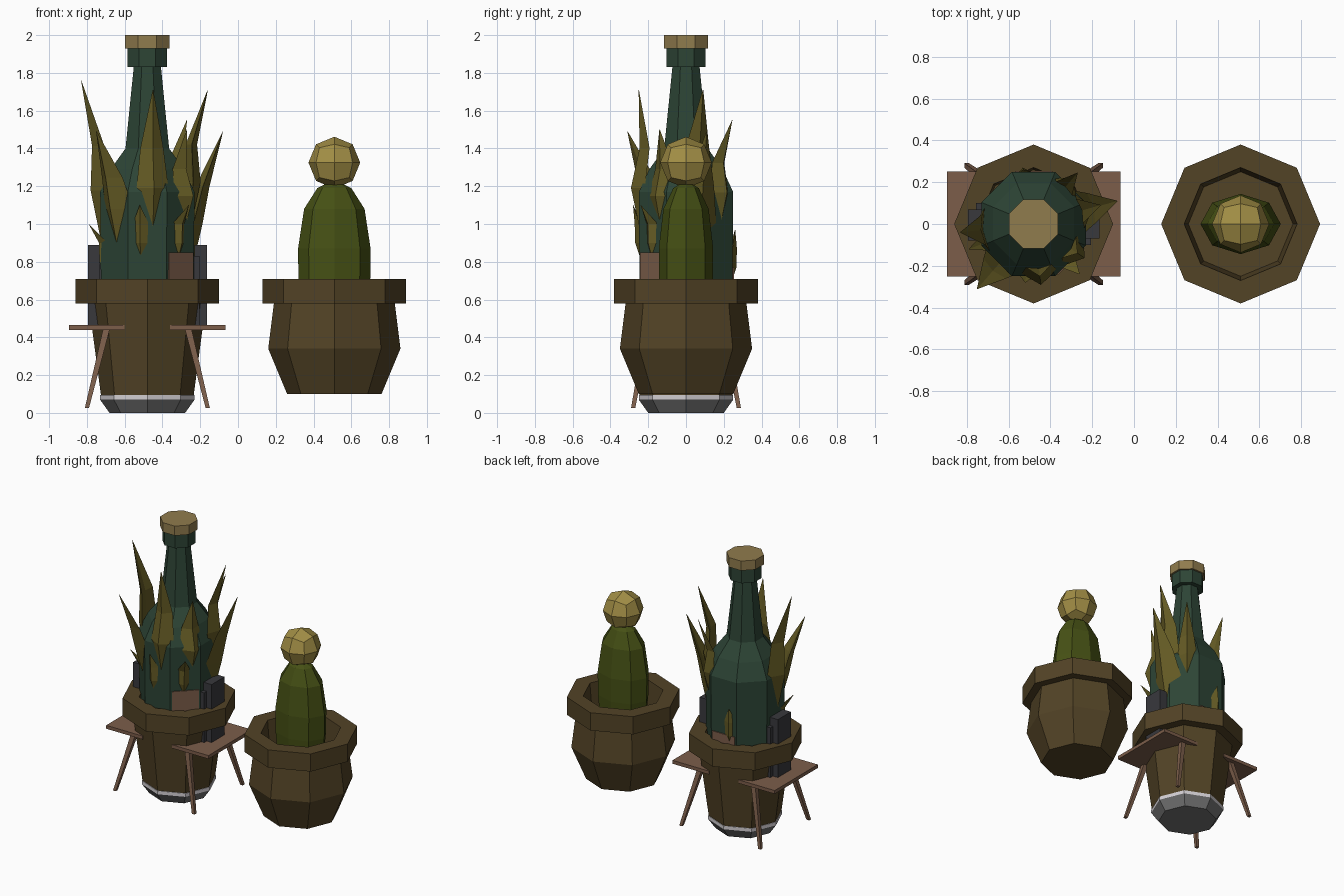
import bpy, bmesh, math
from mathutils import Vector, Matrix

cube = bpy.data.objects.get("Cube")
if cube:
    bpy.data.objects.remove(cube, do_unlink=True)


def material(name, r, g, b):
    m = bpy.data.materials.new(name)
    m.use_nodes = True
    m.diffuse_color = (r, g, b, 1)
    bsdf = next(n for n in m.node_tree.nodes if n.type == 'BSDF_PRINCIPLED')
    bsdf.inputs["Base Color"].default_value = (r, g, b, 1)
    bsdf.inputs["Roughness"].default_value = 0.9
    return m


CLAY = material("brown clay", .085, .056, .019)
GLASS = material("bottle green", .026, .058, .036)
CORK = material("tan cap", .28, .2, .075)
LEAF = material("olive leaf", .13, .105, .018)
CACTUS = material("cactus green", .06, .08, .007)
BLOOM = material("yellow bloom", .36, .27, .06)
WOOD = material("reddish wood", .2, .11, .068)
DARK = material("charcoal", .04, .04, .046)
STONE = material("grey stone", .17, .17, .17)
WHITE = material("white trim", .65, .62, .65)

LEFT, RIGHT = -0.48, 0.51     # centres of the two pots


def finish(name, bm, mat):
    bmesh.ops.recalc_face_normals(bm, faces=bm.faces)
    me = bpy.data.meshes.new(name)
    bm.to_mesh(me)
    bm.free()
    me.materials.append(mat)
    ob = bpy.data.objects.new(name, me)
    bpy.context.collection.objects.link(ob)
    return ob


def skin(bm, rings):
    """Bridge a series of equal vertex rings and cap both ends."""
    rings = [[bm.verts.new(p) for p in ring] for ring in rings]
    n = len(rings[0])
    for a, b in zip(rings, rings[1:]):
        for i in range(n):
            j = (i + 1) % n
            bm.faces.new((a[i], a[j], b[j], b[i]))
    bm.faces.new(rings[0][::-1])
    bm.faces.new(rings[-1])


def lathe(name, cx, profile, mat, turn=0.0, sy=1.0, sides=8):
    """Turn a (radius, height) profile into a faceted solid."""
    bm = bmesh.new()
    angles = [math.tau * i / sides + turn for i in range(sides)]
    skin(bm, [[(cx + r * math.cos(a), sy * r * math.sin(a), z) for a in angles]
              for r, z in profile])
    return finish(name, bm, mat)


def box(name, lo, hi, mat):
    lo, hi = Vector(lo), Vector(hi)
    bm = bmesh.new()
    bmesh.ops.create_cube(bm, size=1)
    bmesh.ops.scale(bm, vec=hi - lo, verts=bm.verts)
    bmesh.ops.translate(bm, vec=(lo + hi) / 2, verts=bm.verts)
    return finish(name, bm, mat)


# Right pot: rounded belly, heavy rim, hollow top
RIM = [(.38, .58), (.38, .71), (.27, .71)]
lathe("round_pot", RIGHT, [(.25, .1), (.35, .34), (.32, .58)] + RIM + [(.25, .48)], CLAY)

# Left pot: straight taper, same rim
lathe("tall_pot", LEFT, [(.245, .09), (.31, .58)] + RIM + [(.26, .55)], CLAY)
lathe("pot_foot", LEFT, [(.2, 0), (.25, .07)], STONE)
lathe("foot_trim", LEFT, [(.25, .07), (.25, .095)], WHITE)

# Cactus and its bloom
lathe("cactus", RIGHT, [(.165, .45), (.19, .7), (.192, .87), (.16, 1.08), (.09, 1.19), (.05, 1.21)],
      CACTUS, sy=.75)
bm = bmesh.new()
bmesh.ops.create_cube(bm, size=1)
bmesh.ops.subdivide_edges(bm, edges=bm.edges[:], cuts=1, use_grid_fill=True)
for v in bm.verts:
    v.co = v.co.normalized() * .137 + Vector((RIGHT, 0, 1.325))
finish("cactus_bloom", bm, BLOOM)

# Bottle with shoulder, neck, collar and cap; flat sides face the axes
FLAT = math.pi / 8
lathe("bottle", LEFT, [(.265, .5), (.27, 1.17), (.21, 1.29), (.125, 1.4), (.078, 1.83),
                       (.113, 1.83), (.113, 1.93)], GLASS, FLAT)
lathe("bottle_cap", LEFT, [(.127, 1.93), (.127, 2.0)], CORK, FLAT)

# Label remnants on two bottle sides
for name, angle, top in (("label_front", -math.pi / 4, .85), ("label_back", math.pi / 2, .77)):
    ob = box(name, (.246, -.09, .56), (.254, .09, top), WOOD)
    ob.data.transform(Matrix.Translation((LEFT, 0, 0)) @ Matrix.Rotation(angle, 4, 'Z'))


def leaf(name, base, mid, shoulder, tip, width):
    """Kinked blade with a ridge on its outer face."""
    bm = bmesh.new()
    path = [Vector(p) + Vector((LEFT, 0, 0)) for p in (base, mid, shoulder, tip)]
    out = Vector((mid[0], mid[1], 0)).normalized()
    side = Vector((-out.y, out.x, 0))
    rings = []
    for p, w in zip(path, (.3, 1, .72, .02)):
        h = width * w
        rings.append([p - side * h - out * h * .3, p + out * h * .45,
                      p + side * h - out * h * .3, p - out * h * .1])
    skin(bm, rings)
    finish(name, bm, LEAF)


# Agave leaves: tip offset x, y, tip height, foot height, half width
LEAVES = [(-.35, -.04, 1.76, .85, .105), (-.27, -.31, 1.49, .85, .1),
          (.03, -.25, 1.71, .9, .085), (.21, -.14, 1.5, .95, .085),
          (.32, .09, 1.71, .95, .085), (.4, .11, 1.49, .72, .105),
          (.21, .245, 1.55, .95, .07)]
for i, (x, y, top, foot, w) in enumerate(LEAVES):
    d = Vector((x, y, 0)).normalized()
    reach = Vector((x, y, 0)).length
    tall = top - foot
    pts = [(d.x * r, d.y * r, foot + tall * t)
           for r, t in ((.22, 0), (.255, .36), (max(.22, reach * .74), .62), (reach, 1))]
    leaf(f"leaf_{i + 1}", *pts, w)

# Short leaves low on the bottle
for i, (x, y, top) in enumerate([(-.31, -.12, 1.0), (.22, -.24, 1.1), (-.05, .26, .97), (-.04, -.28, 1.1)]):
    d = Vector((x, y, 0)).normalized()
    pts = [(d.x * r, d.y * r, top - k) for r, k in ((.23, .3), (.245, .2), (.255, .1), (Vector((x, y)).length, 0))]
    leaf(f"short_leaf_{i + 1}", *pts, .06)

# Side tables with splayed legs, each carrying two upright boxes;
# the second set is the first turned half way round the pot
for s, label in ((1, "right"), (-1, "left")):
    spin = Matrix.Translation((LEFT, 0, 0)) @ Matrix.Rotation(0 if s == 1 else math.pi, 4, 'Z')
    parts = [box(f"{label}_table_top", (-.415, -.25, .44), (-.12, .25, .465), WOOD),
             box(f"{label}_tall_box", (-.315, -.08, .465), (-.25, .07, .89), DARK),
             box(f"{label}_short_box", (-.275, 0, .465), (-.2, .1, .83), DARK)]
    for f, end in ((-1, "a"), (1, "b")):
        bm = bmesh.new()
        rings = []
        for x, y, z, h in ((-.32, .28, .025, .011), (-.215, .2, .45, .018)):
            rings.append([(x - h, f * y - h, z), (x + h, f * y - h, z),
                          (x + h, f * y + h, z), (x - h, f * y + h, z)])
        skin(bm, rings)
        parts.append(finish(f"{label}_table_leg_{end}", bm, WOOD))
    for ob in parts:
        ob.data.transform(spin)
